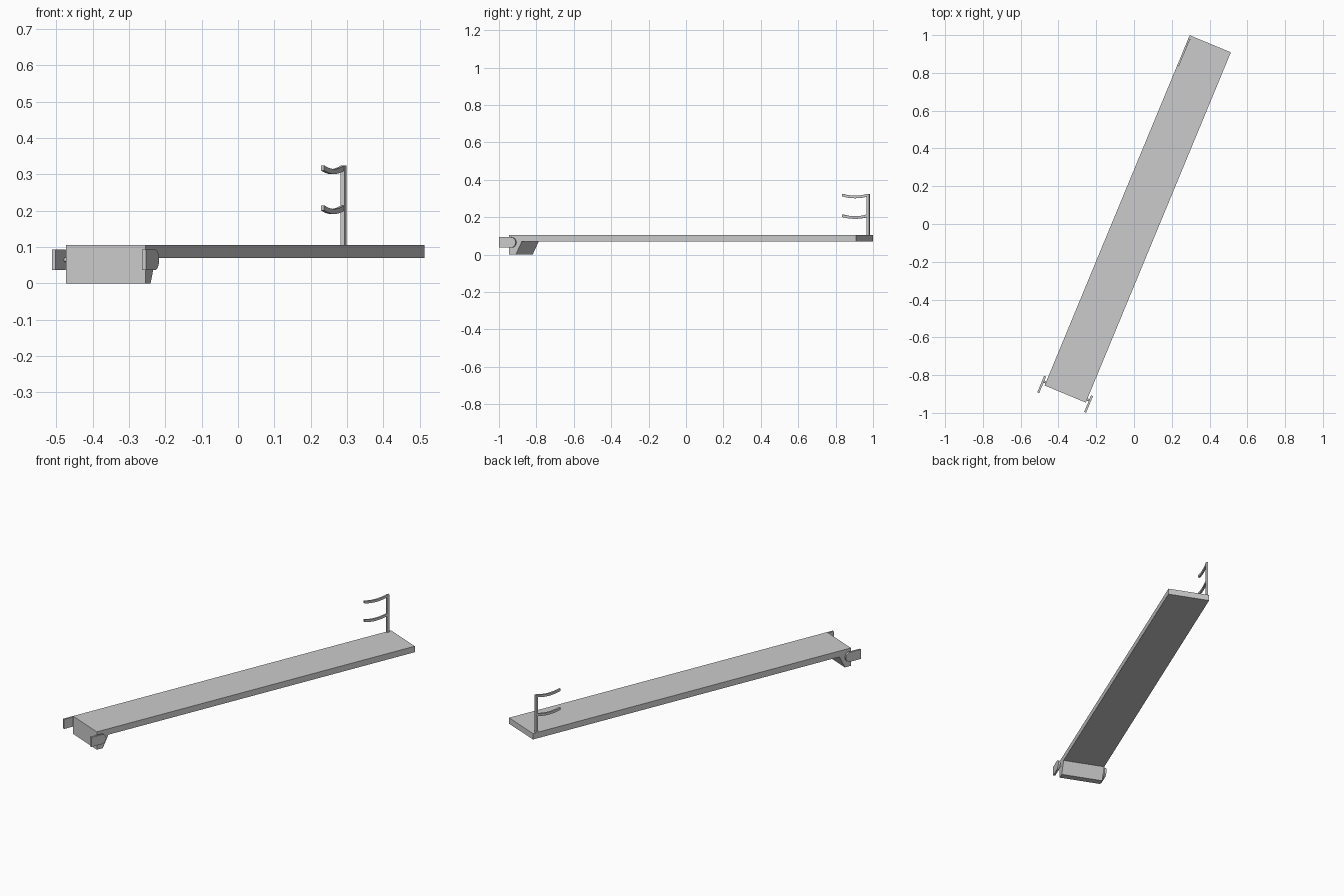
import bpy, math
from mathutils import Matrix

if "Cube" in bpy.data.objects:
    bpy.data.objects.remove(bpy.data.objects["Cube"])

TURN = Matrix.Rotation(math.radians(-22.5), 4, 'Z')  # whole model is turned


def extrude_side(name, profile, u0, u1):
    """Extrude a (length, height) profile across the width u0..u1."""
    n = len(profile)
    verts = [(u0, v, z) for v, z in profile] + [(u1, v, z) for v, z in profile]
    faces = [tuple(range(n))[::-1], tuple(range(n, 2 * n))]
    faces += [(i, (i + 1) % n, n + (i + 1) % n, n + i) for i in range(n)]
    mesh = bpy.data.meshes.new(name)
    mesh.from_pydata(verts, [], faces)
    mesh.transform(TURN)
    mesh.update()
    obj = bpy.data.objects.new(name, mesh)
    bpy.context.collection.objects.link(obj)
    return obj


def box(name, u, v, z):
    return extrude_side(name, [(v[0], z[0]), (v[1], z[0]), (v[1], z[1]), (v[0], z[1])], *u)


def circle(cv, cz, r, a0, a1, n):
    angles = [math.radians(a0 + (a1 - a0) * i / n) for i in range(n + 1)]
    return [(cv + r * math.cos(a), cz + r * math.sin(a)) for a in angles]


# plank with a wedge-shaped foot under its front end
extrude_side("plank", [(-0.971, 0), (-0.933, 0), (-0.898, 0.07), (1.036, 0.07),
                       (1.036, 0.105), (-0.971, 0.105)], -0.110, 0.126)

# round-ended hinge plates and pins on both sides
plate = [(-1.02, 0.037)] + circle(-0.953, 0.065, 0.028, -90, 90, 12) + [(-1.02, 0.093)]
pin = circle(-0.953, 0.065, 0.006, 0, 330, 11)
for side, edge, s in (("left", -0.110, -1), ("right", 0.126, 1)):
    a, b = sorted((edge + s * 0.011, edge + s * 0.022))
    extrude_side(side + "_hinge_plate", plate, a, b)
    a, b = sorted((edge - s * 0.004, edge + s * 0.012))
    extrude_side(side + "_hinge_pin", pin, a, b)

# upright post at the far left corner
box("post", (-0.110, -0.098), (1.004, 1.018), (0.10, 0.325))

# two sagging arms reaching back from the post
for label, top in (("lower", 0.215), ("upper", 0.325)):
    ts = [i / 8 for i in range(9)]
    upper = [(0.862 + 0.145 * t, top - 0.04 * t * (1 - t)) for t in ts]
    lower = [(v, z - 0.014) for v, z in upper]
    extrude_side(label + "_arm", lower + upper[::-1], -0.110, -0.100)
